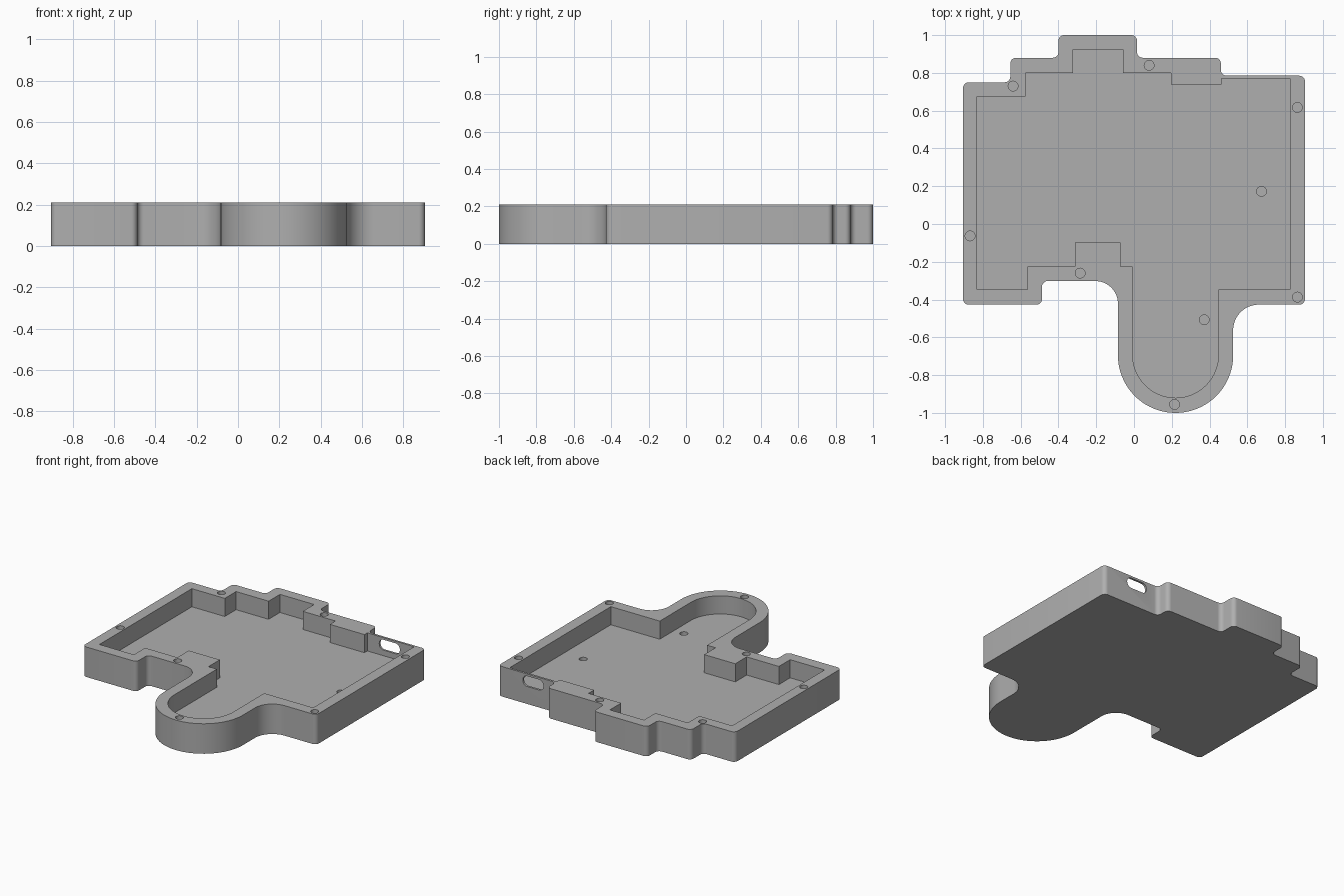
import bpy, bmesh
from math import sin, cos, pi
from mathutils import Vector

default = bpy.data.objects.get("Cube")
if default:
    bpy.data.objects.remove(default, do_unlink=True)

HEIGHT = 0.21       # overall height of the tray
FLOOR = 0.083       # top of the floor inside the tray
HOLE_RADIUS = 0.026

grey = bpy.data.materials.new("plain grey")
grey.use_nodes = True
COLOUR = (0.43, 0.43, 0.43, 1)
grey.diffuse_color = COLOUR
grey.node_tree.nodes["Principled BSDF"].inputs["Base Color"].default_value = COLOUR


def rounded(corners):
    """Turn right-angled corners (x, y, radius) into a rounded outline."""
    points = []
    for i, (x, y, r) in enumerate(corners):
        p = Vector((x, y))
        if r == 0:
            points.append(p)
            continue
        back = (Vector(corners[i - 1][:2]) - p).normalized()
        ahead = (Vector(corners[(i + 1) % len(corners)][:2]) - p).normalized()
        centre = p + r * (back + ahead)
        steps = 20 if r > 0.1 else 6
        for s in range(steps + 1):
            t = pi / 2 * s / steps
            q = centre - r * (ahead * cos(t) + back * sin(t))
            if not points or (q - points[-1]).length > 1e-4:
                points.append(q)
    return points


def prism(bm, points, low, high, place):
    """Add a straight prism; place maps (u, v, depth) to a position."""
    ring = [bm.verts.new(place(u, v, low)) for u, v in points]
    top = [bm.verts.new(place(u, v, high)) for u, v in points]
    bm.faces.new(ring)
    bm.faces.new(top)
    for i in range(len(ring)):
        bm.faces.new((ring[i - 1], ring[i], top[i], top[i - 1]))


def upright(u, v, d):
    return (u, v, d)


def sideways(u, v, d):
    return (u, d, v)


def make(name, prisms):
    bm = bmesh.new()
    for args in prisms:
        prism(bm, *args)
    bmesh.ops.recalc_face_normals(bm, faces=bm.faces)
    mesh = bpy.data.meshes.new(name)
    bm.to_mesh(mesh)
    bm.free()
    mesh.materials.append(grey)
    obj = bpy.data.objects.new(name, mesh)
    bpy.context.collection.objects.link(obj)
    return obj


def cut(body, cutter):
    cutter.hide_render = True
    mod = body.modifiers.new(cutter.name, "BOOLEAN")
    mod.operation = "DIFFERENCE"
    mod.solver = "EXACT"
    mod.object = cutter
    bpy.context.view_layer.objects.active = body
    bpy.ops.object.modifier_apply(modifier=mod.name)
    bpy.data.objects.remove(cutter, do_unlink=True)


def circle(x, y):
    return [(x + HOLE_RADIUS * cos(a * pi / 12), y + HOLE_RADIUS * sin(a * pi / 12))
            for a in range(24)]


# Outer wall outline, clockwise from the back right corner
R = 0.03
outer = rounded([
    (-0.905, 0.75, R), (-0.655, 0.75, R), (-0.655, 0.88, R), (-0.4, 0.88, R),
    (-0.4, 1, R), (0.016, 1, R), (0.016, 0.88, R), (0.46, 0.88, R),
    (0.46, 0.785, R), (0.905, 0.785, R), (0.905, -0.427, R),
    (0.525, -0.427, 0.135), (0.525, -1, 0.305), (-0.085, -1, 0.305),
    (-0.085, -0.302, 0.12), (-0.487, -0.302, R), (-0.487, -0.427, R),
    (-0.905, -0.427, R)])

# Cavity outline with square steps and a round lobe
inner = rounded([
    (-0.83, 0.675, 0), (-0.575, 0.675, 0), (-0.575, 0.8, 0), (-0.323, 0.8, 0),
    (-0.323, 0.925, 0), (-0.058, 0.925, 0), (-0.058, 0.8, 0), (0.195, 0.8, 0),
    (0.195, 0.738, 0), (0.463, 0.738, 0), (0.463, 0.77, 0), (0.826, 0.77, 0),
    (0.826, -0.348, 0), (0.447, -0.348, 0), (0.447, -0.92, 0.227),
    (-0.007, -0.92, 0.227), (-0.007, -0.224, 0), (-0.072, -0.224, 0),
    (-0.072, -0.098, 0), (-0.313, -0.098, 0), (-0.313, -0.224, 0),
    (-0.563, -0.224, 0), (-0.563, -0.348, 0), (-0.83, -0.348, 0)])

tray = make("tray", [(outer, 0, HEIGHT, upright)])
cut(tray, make("cavity", [(inner, FLOOR, HEIGHT + 0.1, upright)]))

# Port slot through the thin back wall
S = 0.034
slot = rounded([(0.555, 0.122, S), (0.715, 0.122, S), (0.715, 0.195, S), (0.555, 0.195, S)])
cut(tray, make("port_slot", [(slot, 0.72, 0.85, sideways)]))

# Screw holes in the rim and the floor
rim = [(-0.64, 0.73), (0.08, 0.84), (0.865, 0.617), (-0.868, -0.063),
       (-0.285, -0.26), (0.865, -0.387), (0.215, -0.955)]
floor = [(0.675, 0.173), (0.372, -0.507)]
holes = [(circle(x, y), HEIGHT - 0.1, HEIGHT + 0.1, upright) for x, y in rim]
holes += [(circle(x, y), FLOOR - 0.05, FLOOR + 0.1, upright) for x, y in floor]
cut(tray, make("screw_holes", holes))

# Smooth the rounded walls, keep the edges sharp
bpy.ops.object.select_all(action="DESELECT")
tray.select_set(True)
bpy.context.view_layer.objects.active = tray
bpy.ops.object.shade_smooth_by_angle(angle=pi / 6)
